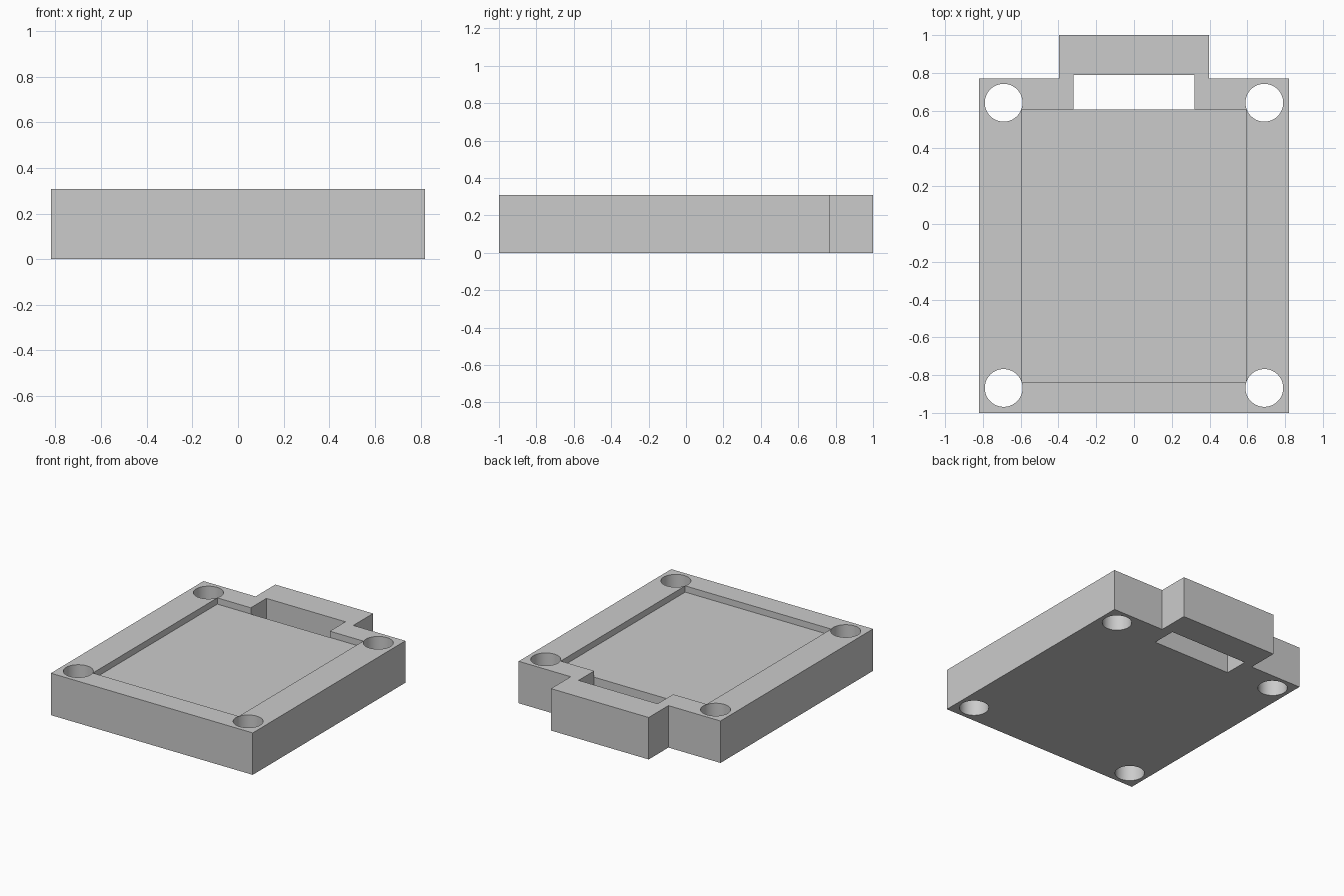
import bpy
import bmesh
import math

cube = bpy.data.objects.get("Cube")
if cube:
    bpy.data.objects.remove(cube, do_unlink=True)

HEIGHT = 0.308
FLOOR = 0.262          # height of the pocket floor
POCKET_BACK = 0.607    # pocket meets the slot here

grey = bpy.data.materials.new("light_grey")
grey.use_nodes = True
grey.diffuse_color = (0.6, 0.6, 0.6, 1)
grey.node_tree.nodes["Principled BSDF"].inputs["Base Color"].default_value = (0.6, 0.6, 0.6, 1)


def prism(name, outline, bottom, top):
    """Extrude a flat outline upwards from bottom to top."""
    bm = bmesh.new()
    base = bm.faces.new([bm.verts.new((x, y, bottom)) for x, y in outline])
    extruded = bmesh.ops.extrude_face_region(bm, geom=[base])["geom"]
    raised = [v for v in extruded if isinstance(v, bmesh.types.BMVert)]
    bmesh.ops.translate(bm, verts=raised, vec=(0, 0, top - bottom))
    bmesh.ops.recalc_face_normals(bm, faces=bm.faces)
    mesh = bpy.data.meshes.new(name)
    bm.to_mesh(mesh)
    bm.free()
    mesh.materials.append(grey)
    obj = bpy.data.objects.new(name, mesh)
    bpy.context.collection.objects.link(obj)
    return obj


def rectangle(half_width, front, back):
    return [(-half_width, front), (half_width, front), (half_width, back), (-half_width, back)]


def circle(cx, cy, radius, sides=64):
    angles = [2 * math.pi * i / sides for i in range(sides)]
    return [(cx + radius * math.cos(a), cy + radius * math.sin(a)) for a in angles]


def cut(target, cutter):
    """Subtract the cutter from the target and remove it."""
    cutter.hide_render = True
    mod = target.modifiers.new("cut", "BOOLEAN")
    mod.operation = "DIFFERENCE"
    mod.solver = "EXACT"
    mod.object = cutter
    bpy.context.view_layer.objects.active = target
    bpy.ops.object.modifier_apply(modifier=mod.name)
    bpy.data.objects.remove(cutter, do_unlink=True)


# Tray body with the rear tab
right_half = [(0.82, -1), (0.82, 0.771), (0.397, 0.771), (0.397, 1)]
left_half = [(-x, y) for x, y in reversed(right_half)]
tray = prism("tray_body", right_half + left_half, 0, HEIGHT)

# Shallow pocket and the slot through the tab
cut(tray, prism("pocket_cutter", rectangle(0.593, -0.838, POCKET_BACK), FLOOR, 0.5))
cut(tray, prism("slot_cutter", rectangle(0.321, POCKET_BACK, 0.788), -0.2, 0.5))

# Corner screw holes
for x in (-0.69, 0.69):
    for y in (-0.868, 0.642):
        cut(tray, prism("hole_cutter", circle(x, y, 0.1), -0.2, 0.5))

# Smooth hole walls, sharp edges elsewhere
bpy.ops.object.select_all(action="DESELECT")
tray.select_set(True)
bpy.context.view_layer.objects.active = tray
bpy.ops.object.shade_smooth_by_angle(angle=math.radians(30))
